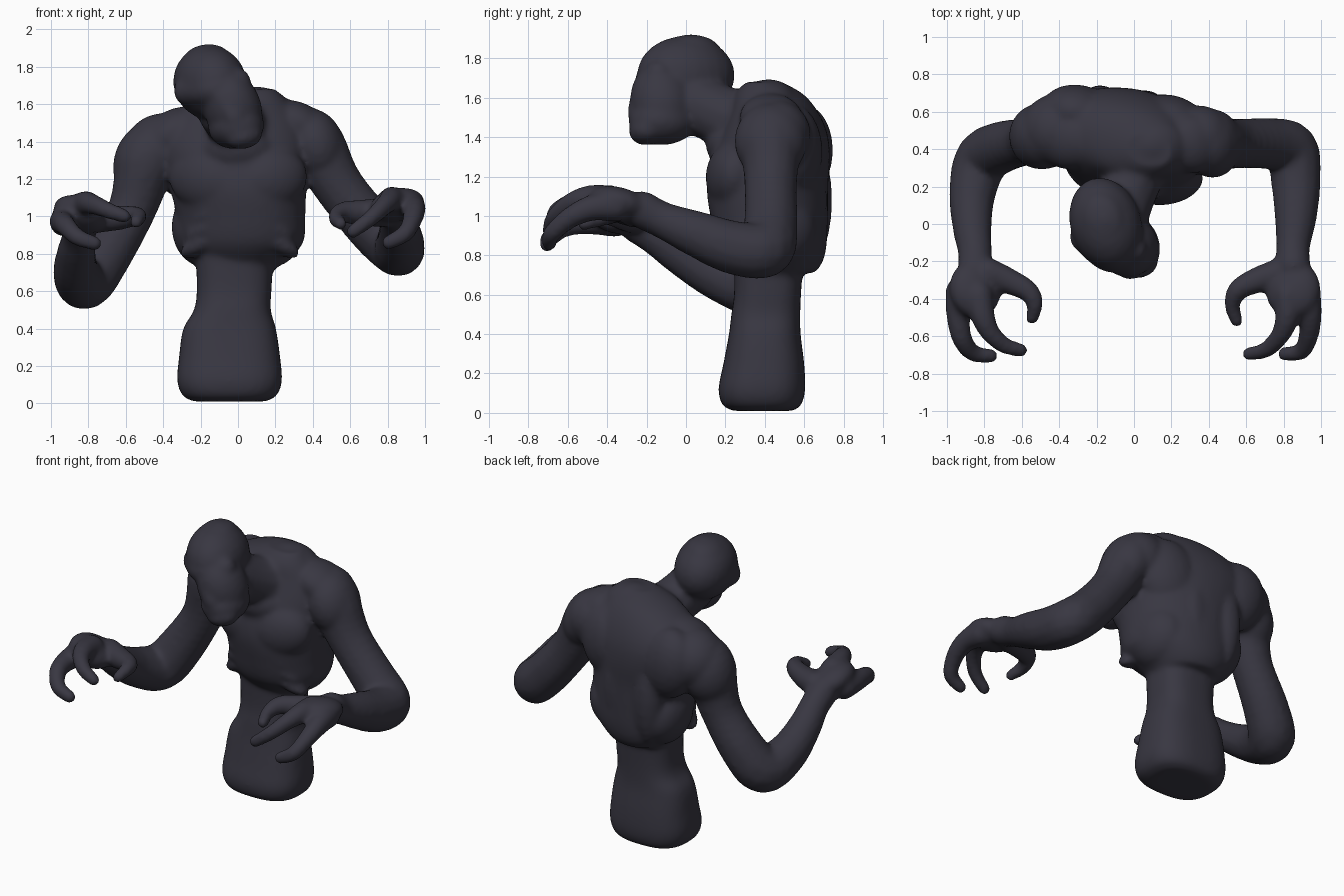
import bpy, bmesh, math
from mathutils import Vector, Matrix, Euler

skin = bpy.data.materials.new("dark slate skin")
skin.diffuse_color = (0.040, 0.038, 0.054, 1)
verts, faces = [], []


def unit_ball(seg):
    b = bmesh.new()
    bmesh.ops.create_uvsphere(b, u_segments=seg, v_segments=seg // 2, radius=1)
    b.verts.index_update()
    out = ([v.co.copy() for v in b.verts], [[v.index for v in f.verts] for f in b.faces])
    b.free()
    return out


BALLS = {24: unit_ball(24), 14: unit_ball(14)}


def ball(c, r, rot=(0, 0, 0), seg=24):
    """Ellipsoid muscle mass: centre, radii, rotation in degrees."""
    e = Euler([math.radians(a) for a in rot]).to_matrix().to_4x4()
    m = Matrix.Translation(c) @ e @ Matrix.Diagonal((*r, 1))
    base = len(verts)
    verts.extend(m @ v for v in BALLS[seg][0])
    faces.extend([base + i for i in f] for f in BALLS[seg][1])


def spline(p, i, t):
    a, b, c, d = (Vector(p[max(0, min(len(p) - 1, i + k))]) for k in (-1, 0, 1, 2))
    return 0.5 * (2 * b + (c - a) * t + (2 * a - 5 * b + 4 * c - d) * t * t
                  + (3 * b - a - 3 * c + d) * t ** 3)


def limb(pts, steps=5):
    """Smooth tapered limb through (x, y, z, radius) points."""
    for i in range(len(pts) - 1):
        for k in range(steps + (i == len(pts) - 2)):
            q = spline(pts, i, k / steps)
            ball(q[:3], (q[3] * 1.02,) * 3, seg=14)


def loft(rings, n=40, p=2.4):
    """Closed stack of rounded rings (z, cx, cy, rx, ry)."""
    full = [spline(rings, i, k / 4) for i in range(len(rings) - 1) for k in range(4)]
    full.append(Vector(rings[-1]))
    base = len(verts)
    for z, cx, cy, rx, ry in full:
        for k in range(n):
            c, s = math.cos(2 * math.pi * k / n), math.sin(2 * math.pi * k / n)
            verts.append(Vector((cx + rx * math.copysign(abs(c) ** (2 / p), c),
                                 cy + ry * math.copysign(abs(s) ** (2 / p), s), z)))
    for r in range(len(full) - 1):
        o = base + r * n
        faces.extend([o + k, o + (k + 1) % n, o + n + (k + 1) % n, o + n + k] for k in range(n))
    faces.append([base + k for k in reversed(range(n))])
    faces.append([len(verts) - n + k for k in range(n)])


# pelvis and waist
loft([(0.01, -.045, .39, .19, .15), (.04, -.045, .385, .25, .2), (.12, -.045, .385, .28, .22),
      (.25, -.045, .395, .27, .205), (.4, -.045, .4, .248, .182), (.5, -.03, .405, .205, .175),
      (.62, -.02, .415, .2, .17), (.85, -.02, .42, .21, .18)], p=2.7)

torso_start = len(verts)
# ribcage and upper back
loft([(.71, .0, .48, .19, .18), (.77, .0, .47, .26, .23), (.86, .015, .445, .335, .275),
      (1.0, .015, .43, .345, .295), (1.15, .0, .42, .365, .305), (1.3, -.03, .435, .40, .295),
      (1.42, -.04, .45, .41, .265), (1.53, -.02, .45, .35, .22), (1.62, .02, .43, .24, .17),
      (1.68, .08, .41, .12, .09)], p=2.1)
# chest, shoulder blades, flank, spine and rib muscles, mirrored
for s in (-1, 1):
    ball((s * .17, .25, 1.2), (.21, .12, .17), (0, s * -12, s * 18))
    ball((s * .24 - .05, .57, 1.33), (.2, .15, .24), (0, s * 15, 0))
    ball((s * .2, .48, .93), (.155, .21, .2), (0, s * 8, 0))
    ball((s * .12 - .05, .62, 1.08), (.11, .11, .32))
    for k in range(3):
        ball((s * (.15 + .03 * k) + .01, .235 + .025 * k, 1.02 - .085 * k), (.13, .075, .05),
             (0, s * 28, s * 22))
# twist of the torso: left side back, right side forward
for i in range(torso_start, len(verts)):
    verts[i].y -= .11 * (verts[i].x + .06)

# throat and trapezius
ball((.0, .25, 1.36), (.2, .15, .13))
ball((.13, .42, 1.58), (.17, .14, .11), (0, 15, 0))
# shoulders
ball((-.49, .47, 1.29), (.175, .18, .22), (0, 18, 0))
ball((-.41, .5, 1.36), (.2, .195, .19), (0, -20, -20))
ball((.42, .43, 1.38), (.15, .185, .2), (0, -18, 0))
ball((.35, .46, 1.41), (.18, .175, .18), (0, 20, 0))
ball((-.34, .46, 1.44), (.2, .17, .13), (0, -28, 0))
ball((.32, .43, 1.5), (.17, .16, .11), (0, 25, 0))

# neck
limb([(.02, .34, 1.45, .18), (-.02, .2, 1.5, .155), (-.07, .05, 1.57, .15)])
# head: cranium, face, jaw, chin, cheek, brow, nose, crown
ball((-.15, .0, 1.715), (.19, .255, .2), (0, -18, 18))
ball((-.03, -.12, 1.58), (.155, .165, .21), (0, -20, 15))
ball((-.01, -.12, 1.48), (.15, .175, .12), (0, -8, 15))
ball((.03, -.2, 1.43), (.105, .09, .07), (0, -12, 15))
ball((.04, -.1, 1.58), (.085, .12, .1), (0, -18, 15))
limb([(-.265, -.07, 1.67, .08), (-.13, -.18, 1.68, .08), (.0, -.14, 1.72, .07)])
limb([(-.09, -.22, 1.64, .05), (-.02, -.24, 1.53, .06)])
ball((-.17, .02, 1.83), (.13, .16, .09), (0, -10, 18))

# arms: shoulder, elbow, wrist
limb([(-.5, .45, 1.27, .16), (-.57, .44, 1.03, .13), (-.71, .41, .79, .14), (-.815, .34, .65, .145),
      (-.865, .16, .70, .125), (-.865, -.02, .80, .105), (-.85, -.15, .89, .092), (-.85, -.25, .96, .095)])
limb([(.43, .43, 1.36, .155), (.54, .43, 1.16, .135), (.71, .43, .95, .138), (.84, .4, .83, .142),
      (.865, .24, .84, .135), (.865, .05, .91, .115), (.85, -.12, .98, .092), (.85, -.22, 1.03, .095)])
# palms
ball((-.85, -.35, 1.01), (.145, .16, .09), (-12, 24, 0))
ball((.85, -.35, 1.06), (.15, .16, .085), (-12, -12, 0))

# thumb and fingers of the left hand
limb([(-.78, -.26, .99, .08), (-.67, -.305, .99, .07), (-.565, -.36, 1.0, .057),
      (-.53, -.43, 1.0, .044), (-.545, -.505, .97, .036)])
limb([(-.83, -.38, 1.05, .078), (-.81, -.49, 1.07, .066), (-.765, -.585, 1.06, .053),
      (-.69, -.65, 1.03, .045), (-.605, -.675, 1.0, .038)])
limb([(-.93, -.36, .97, .078), (-.94, -.48, .97, .066), (-.92, -.61, .95, .055),
      (-.86, -.69, .89, .047), (-.765, -.705, .855, .04)])
# thumb and fingers of the right hand
limb([(.78, -.26, 1.02, .08), (.66, -.3, 1.02, .07), (.56, -.35, 1.02, .057),
      (.525, -.43, .99, .044), (.55, -.52, .96, .036)])
limb([(.82, -.38, 1.08, .076), (.82, -.49, 1.09, .066), (.785, -.59, 1.06, .053),
      (.71, -.67, .99, .045), (.615, -.695, .92, .038)])
limb([(.92, -.36, 1.05, .08), (.94, -.48, 1.04, .066), (.935, -.59, .99, .055),
      (.895, -.68, .91, .047), (.805, -.695, .86, .04)])

# fuse all masses into one smooth skin
mesh = bpy.data.meshes.new("body")
mesh.from_pydata([tuple(v) for v in verts], [], faces)
mesh.update()
mesh.materials.append(skin)
body = bpy.data.objects.new("body", mesh)
bpy.context.collection.objects.link(body)
bpy.context.view_layer.objects.active = body
body.select_set(True)
fuse = body.modifiers.new("fuse", 'REMESH')
fuse.mode = 'VOXEL'
fuse.voxel_size = 0.015
fuse.use_smooth_shade = True
relax = body.modifiers.new("relax", 'SMOOTH')
relax.factor = 0.5
relax.iterations = 12
